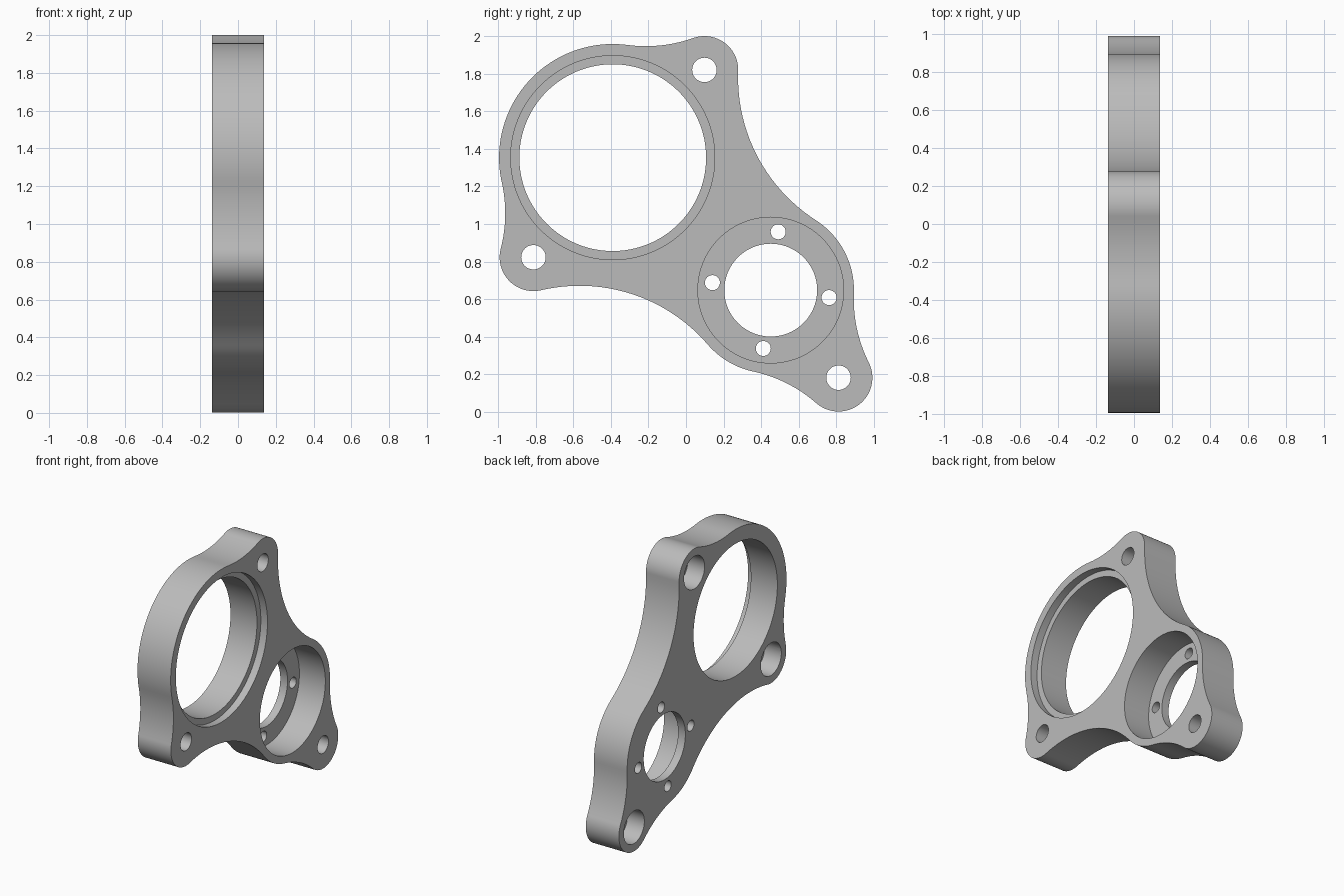
import bpy, bmesh, math
from mathutils import Vector, Matrix

default = bpy.data.objects.get("Cube")
if default:
    bpy.data.objects.remove(default, do_unlink=True)

HALF = 0.1375  # half the plate thickness

# Lobes of the plate: (centre in y-z, outer radius)
large = (Vector((-0.39, 1.353)), 0.605)
small = (Vector((0.451, 0.648)), 0.443)
ear_top = (Vector((0.098, 1.82)), 0.18)
ear_side = (Vector((-0.812, 0.823)), 0.18)
ear_low = (Vector((0.812, 0.182)), 0.18)
ears = (ear_top, ear_side, ear_low)

# Counter-clockwise walk: each lobe and the concave radius leading to the next
walk = [(large, 0.75), (ear_side, 0.9), (small, 0.75),
        (ear_low, 0.75), (small, 0.9), (ear_top, 0.75)]


def fillet_centre(a, b, r):
    """Centre of the outside arc tangent to two lobes."""
    (ca, ra), (cb, rb) = a, b
    base = (cb - ca).length
    u = (cb - ca) / base
    da, db = ra + r, rb + r
    along = (da * da - db * db + base * base) / (2 * base)
    return ca + u * along + Vector((u.y, -u.x)) * math.sqrt(da * da - along * along)


def angle(v):
    return math.atan2(v.y, v.x)


def arc(c, r, start, end, turn):
    """Points on an arc; turn is 1 for counter-clockwise, -1 for clockwise."""
    sweep = ((end - start) * turn) % math.tau
    n = max(4, round(sweep / 0.045))
    return [c + r * Vector((math.cos(start + turn * sweep * i / n),
                            math.sin(start + turn * sweep * i / n))) for i in range(n)]


def outline():
    count = len(walk)
    fillets = [fillet_centre(walk[i][0], walk[(i + 1) % count][0], walk[i][1])
               for i in range(count)]
    pts = []
    for i, ((c, r), bend) in enumerate(walk):
        f, nxt = fillets[i], walk[(i + 1) % count][0][0]
        pts += arc(c, r, angle(fillets[i - 1] - c), angle(f - c), 1)
        pts += arc(f, bend, angle(c - f), angle(nxt - f), -1)
    return pts


# Plate body extruded from the outline
bm = bmesh.new()
face = bm.faces.new([bm.verts.new((-HALF, p.x, p.y)) for p in outline()])
side = bmesh.ops.extrude_face_region(bm, geom=[face])["geom"]
bmesh.ops.translate(bm, vec=(2 * HALF, 0, 0),
                    verts=[g for g in side if isinstance(g, bmesh.types.BMVert)])
bmesh.ops.recalc_face_normals(bm, faces=bm.faces)
mesh = bpy.data.meshes.new("mounting_plate")
bm.to_mesh(mesh)
bm.free()
plate = bpy.data.objects.new("mounting_plate", mesh)
bpy.context.collection.objects.link(plate)

metal = bpy.data.materials.new("plain_grey")
metal.use_nodes = True
grey = (0.5, 0.5, 0.5, 1)
metal.diffuse_color = grey
metal.node_tree.nodes["Principled BSDF"].inputs["Base Color"].default_value = grey
mesh.materials.append(metal)

bpy.context.view_layer.objects.active = plate
plate.select_set(True)


def bore(c, r, x0=-0.3, x1=0.3, sides=48):
    """Cut a round hole along x between x0 and x1."""
    cb = bmesh.new()
    place = Matrix.Translation(((x0 + x1) / 2, c.x, c.y)) @ Matrix.Rotation(math.pi / 2, 4, 'Y')
    bmesh.ops.create_cone(cb, cap_ends=True, segments=sides, radius1=r, radius2=r,
                          depth=x1 - x0, matrix=place)
    cm = bpy.data.meshes.new("bore_cutter")
    cb.to_mesh(cm)
    cb.free()
    cutter = bpy.data.objects.new("bore_cutter", cm)
    cutter.hide_render = True
    bpy.context.collection.objects.link(cutter)
    mod = plate.modifiers.new("bore", 'BOOLEAN')
    mod.operation, mod.solver, mod.object = 'DIFFERENCE', 'EXACT', cutter
    bpy.ops.object.modifier_apply(modifier=mod.name)
    bpy.data.objects.remove(cutter, do_unlink=True)


# Large bearing seat with a shallow step
bore(large[0], 0.497, sides=128)
bore(large[0], 0.543, x0=HALF - 0.055, sides=128)

# Deep pocket with a centre hole and four screw holes
bore(small[0], 0.388, x0=HALF - 0.215, sides=96)
bore(small[0], 0.247, sides=96)
for k in range(4):
    a = math.radians(82.7 + 90 * k)
    bore(small[0] + 0.313 * Vector((math.cos(a), math.sin(a))), 0.04, sides=32)

# Bolt holes, counterbored on the far face
for c, _ in ears:
    bore(c, 0.065)
    bore(c, 0.122, x1=-HALF + 0.14)

bpy.ops.object.shade_smooth_by_angle(angle=math.radians(30))
